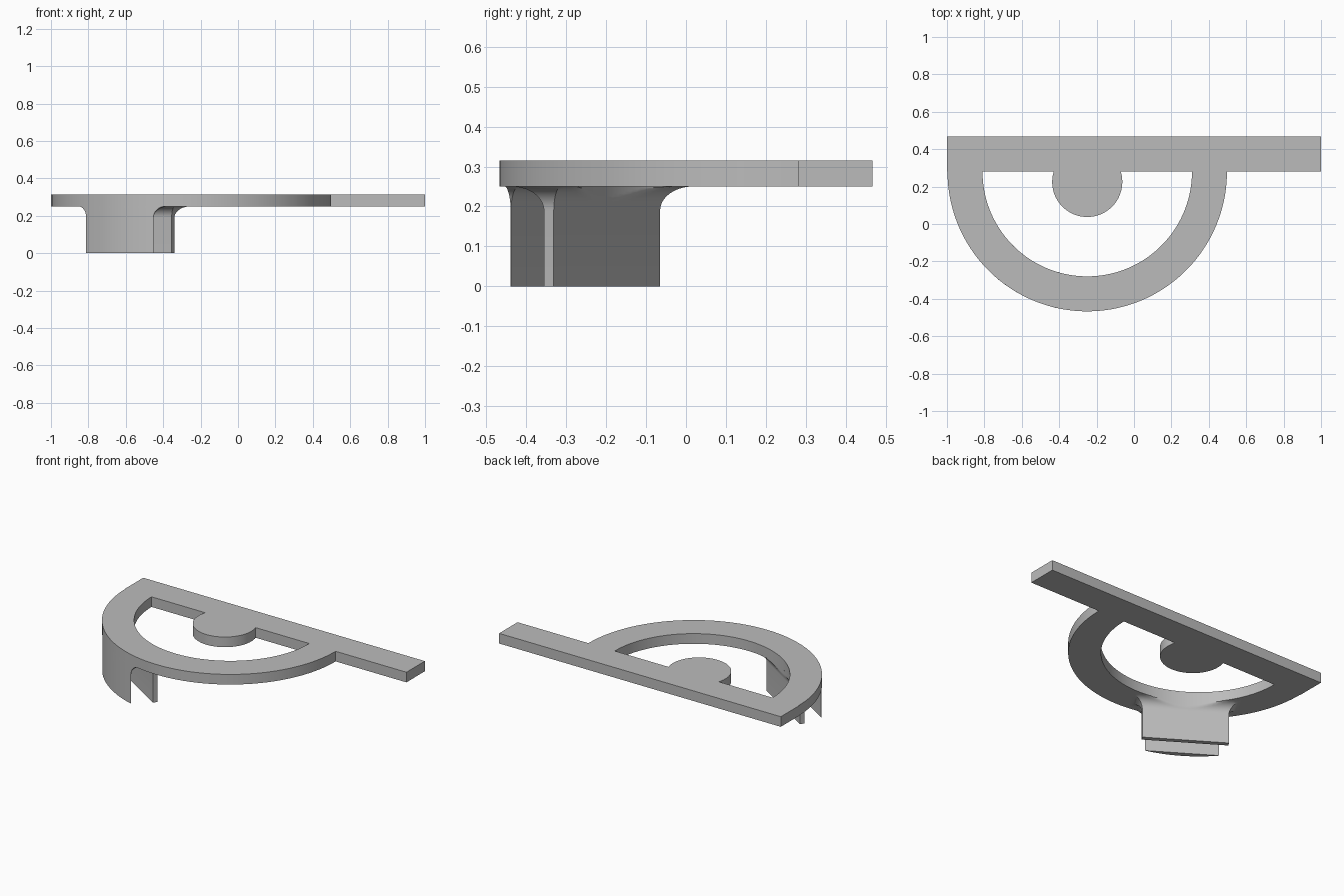
import bpy, bmesh
from math import sin, cos, pi, radians, sqrt, asin

cube = bpy.data.objects.get("Cube")
if cube:
    bpy.data.objects.remove(cube, do_unlink=True)

# Shared dimensions
CX, CY = -0.25, 0.28            # centre of the half ring
R_OUT, R_IN = 0.747, 0.56
Z_LOW, Z_TOP = 0.25, 0.315
BACK = 0.467
FILLET = 0.06
LEG_ANGLE = radians(237.8)      # direction of the clip from the ring centre

grey = bpy.data.materials.new("plain grey")
grey.use_nodes = True
colour = (0.5, 0.5, 0.5, 1)
grey.diffuse_color = colour
grey.node_tree.nodes["Principled BSDF"].inputs["Base Color"].default_value = colour


def arc(cx, cy, r, a0, a1, n):
    return [(cx + r * cos(a0 + (a1 - a0) * i / n),
             cy + r * sin(a0 + (a1 - a0) * i / n)) for i in range(n + 1)]


def finish(obj):
    obj.data.materials.clear()
    obj.data.materials.append(grey)
    bpy.ops.object.select_all(action='DESELECT')
    obj.select_set(True)
    bpy.context.view_layer.objects.active = obj
    bpy.ops.object.shade_smooth_by_angle(angle=radians(30))


def flat_plate(name, outlines, z0, z1):
    """Extruded plan shape; later outlines are holes."""
    curve = bpy.data.curves.new(name, 'CURVE')
    curve.dimensions = '2D'
    curve.fill_mode = 'BOTH'
    curve.extrude = (z1 - z0) / 2
    for pts in outlines:
        spline = curve.splines.new('POLY')
        spline.points.add(len(pts) - 1)
        for p, (x, y) in zip(spline.points, pts):
            p.co = (x, y, 0, 1)
        spline.use_cyclic_u = True
    obj = bpy.data.objects.new(name, curve)
    bpy.context.collection.objects.link(obj)
    bpy.ops.object.select_all(action='DESELECT')
    obj.select_set(True)
    bpy.context.view_layer.objects.active = obj
    bpy.ops.object.convert(target='MESH')
    obj = bpy.context.object
    bm = bmesh.new()
    bm.from_mesh(obj.data)
    bmesh.ops.translate(bm, verts=bm.verts, vec=(0, 0, (z0 + z1) / 2))
    bmesh.ops.remove_doubles(bm, verts=bm.verts, dist=1e-5)
    bmesh.ops.recalc_face_normals(bm, faces=bm.faces)
    bm.to_mesh(obj.data)
    bm.free()
    finish(obj)


# Plate: straight bar joined to a half ring, with a round tab in the window
outer = [(-1, BACK), (1, BACK), (1, CY)] + arc(CX, CY, R_OUT, 0, -pi, 96)
outer.append((-1, CY))
tab_r, tab_y = 0.1875, 0.225
dip = asin((CY - tab_y) / tab_r)
window = arc(CX, CY, R_IN, 0, -pi, 80) + arc(CX, tab_y, tab_r, pi - dip, 2 * pi + dip, 56)
flat_plate("ring_plate", [outer, window], Z_LOW, Z_TOP)


def flared_leg(name, section):
    """Loft section(offset) from the floor up, flaring into the plate."""
    levels = [(0, 0)]
    steps = 10
    for i in range(steps + 1):
        a = pi / 2 * i / steps
        levels.append((Z_LOW - FILLET + FILLET * sin(a), FILLET * (1 - cos(a))))
    ca, sa = cos(LEG_ANGLE), sin(LEG_ANGLE)
    bm = bmesh.new()
    rings = []
    for z, off in levels:
        rings.append([bm.verts.new((CX + u * ca - t * sa, CY + u * sa + t * ca, z))
                      for u, t in section(off)])
    for low, high in zip(rings, rings[1:]):
        for i in range(len(low)):
            j = (i + 1) % len(low)
            bm.faces.new((low[i], low[j], high[j], high[i]))
    bm.faces.new(rings[0][::-1])
    bm.faces.new(rings[-1])
    bmesh.ops.recalc_face_normals(bm, faces=bm.faces)
    mesh = bpy.data.meshes.new(name)
    bm.to_mesh(mesh)
    bm.free()
    obj = bpy.data.objects.new(name, mesh)
    bpy.context.collection.objects.link(obj)
    finish(obj)


def spread(half, n=24):
    return [half * (2 * i / n - 1) for i in range(n + 1)]


# Outer clip leg: curved outside flush with the ring, flat inside
def outer_section(off):
    half = 0.2125 + off
    curved = [(sqrt(R_OUT ** 2 - t * t), t) for t in spread(half)]
    return curved + [(0.715 - off, half), (0.715 - off, -half)]


# Inner clip leg: flat slab, its flare trimmed by the ring's inner edge
def inner_section(off):
    half = 0.25 + off
    inside = [(min(0.565, max(0.565 - off, sqrt(R_IN ** 2 - t * t))), t)
              for t in spread(half)]
    return inside + [(0.594 + off, half), (0.594 + off, -half)]


flared_leg("outer_clip_leg", outer_section)
flared_leg("inner_clip_leg", inner_section)
